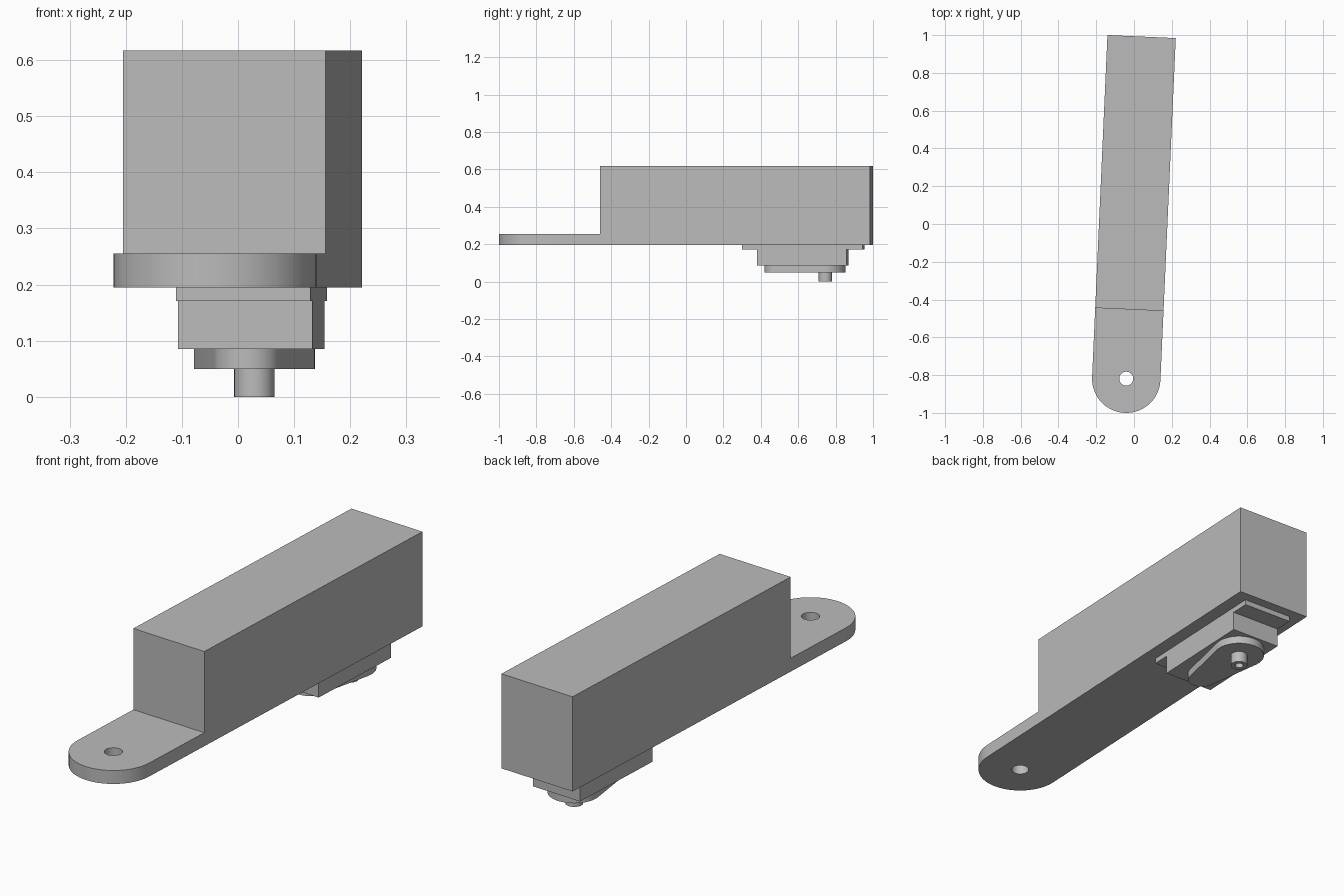
import bpy, bmesh, math

cube = bpy.data.objects.get("Cube")
if cube:
    bpy.data.objects.remove(cube, do_unlink=True)

TILT = math.radians(-2.57)       # the arm swings slightly about the tab hole
PIVOT = (-0.041, -0.819, 0)
HALF = 0.181                     # half width of the arm
PIN_Y = 1.566                    # distance from tab hole to pin

grey = bpy.data.materials.new("plain grey")
grey.use_nodes = True
GREY = (0.5, 0.5, 0.5, 1)
grey.diffuse_color = GREY
grey.node_tree.nodes["Principled BSDF"].inputs["Base Color"].default_value = GREY


def arc(cy, r, start, end, steps):
    """Points on an arc centred on the arm's axis, angles in degrees."""
    angles = [math.radians(start + (end - start) * i / steps) for i in range(steps + 1)]
    return [(r * math.cos(a), cy + r * math.sin(a)) for a in angles]


def circle(cy, r, steps=48):
    return arc(cy, r, 0, 360, steps)[:-1]


def rect(half, y0, y1):
    return [(-half, y0), (half, y0), (half, y1), (-half, y1)]


def prism(name, outline, z0, z1):
    """Extrude a counter-clockwise outline from z0 to z1."""
    bm = bmesh.new()
    base = bm.faces.new([bm.verts.new((x, y, z0)) for x, y in outline])
    top = bmesh.ops.extrude_face_region(bm, geom=[base])["geom"]
    bmesh.ops.translate(bm, vec=(0, 0, z1 - z0),
                        verts=[v for v in top if isinstance(v, bmesh.types.BMVert)])
    bmesh.ops.recalc_face_normals(bm, faces=bm.faces)
    mesh = bpy.data.meshes.new(name)
    bm.to_mesh(mesh)
    bm.free()
    mesh.materials.append(grey)
    obj = bpy.data.objects.new(name, mesh)
    bpy.context.collection.objects.link(obj)
    obj.location = PIVOT
    obj.rotation_euler.z = TILT
    return obj


def select(obj):
    bpy.ops.object.select_all(action='DESELECT')
    obj.select_set(True)
    bpy.context.view_layer.objects.active = obj


def drill(obj, cy, r, z0, z1):
    """Cut a round hole and remove the cutter."""
    cutter = prism("hole_cutter", circle(cy, r), z0, z1)
    cutter.hide_render = True
    mod = obj.modifiers.new("hole", 'BOOLEAN')
    mod.operation = 'DIFFERENCE'
    mod.solver = 'EXACT'
    mod.object = cutter
    select(obj)
    bpy.ops.object.modifier_apply(modifier=mod.name)
    bpy.data.objects.remove(cutter, do_unlink=True)


# Arm: rounded mounting tab and tall housing
tab = prism("mounting_tab",
            arc(0, HALF, 180, 360, 40) + [(HALF, 0.367), (-HALF, 0.367)], 0.195, 0.255)
drill(tab, 0, 0.037, 0.1, 0.4)
housing = prism("housing", rect(HALF, 0.367, 1.813), 0.195, 0.617)

# Stepped bracket under the housing
flange = prism("bracket_flange", rect(0.12, 1.124, 1.769), 0.171, 0.195)
block = prism("bracket_block", rect(0.12, 1.204, 1.684), 0.085, 0.171)

# Teardrop cam: a large arc round the pin, tangent to a small tip arc
BIG, TIP = 0.108, 0.06
tip_y = PIN_Y - 0.326 + TIP
lean = math.degrees(math.asin((BIG - TIP) / (PIN_Y - tip_y)))
cam = prism("teardrop_cam",
            arc(PIN_Y, BIG, -lean, 180 + lean, 40)
            + arc(tip_y, TIP, 180 + lean, 360 - lean, 24), 0.05, 0.085)

# Hollow pin
pin = prism("hollow_pin", circle(PIN_Y, 0.036), 0, 0.05)
drill(pin, PIN_Y, 0.018, -0.05, 0.045)

for part in (tab, cam, pin):
    select(part)
    bpy.ops.object.shade_smooth_by_angle(angle=math.radians(30))
